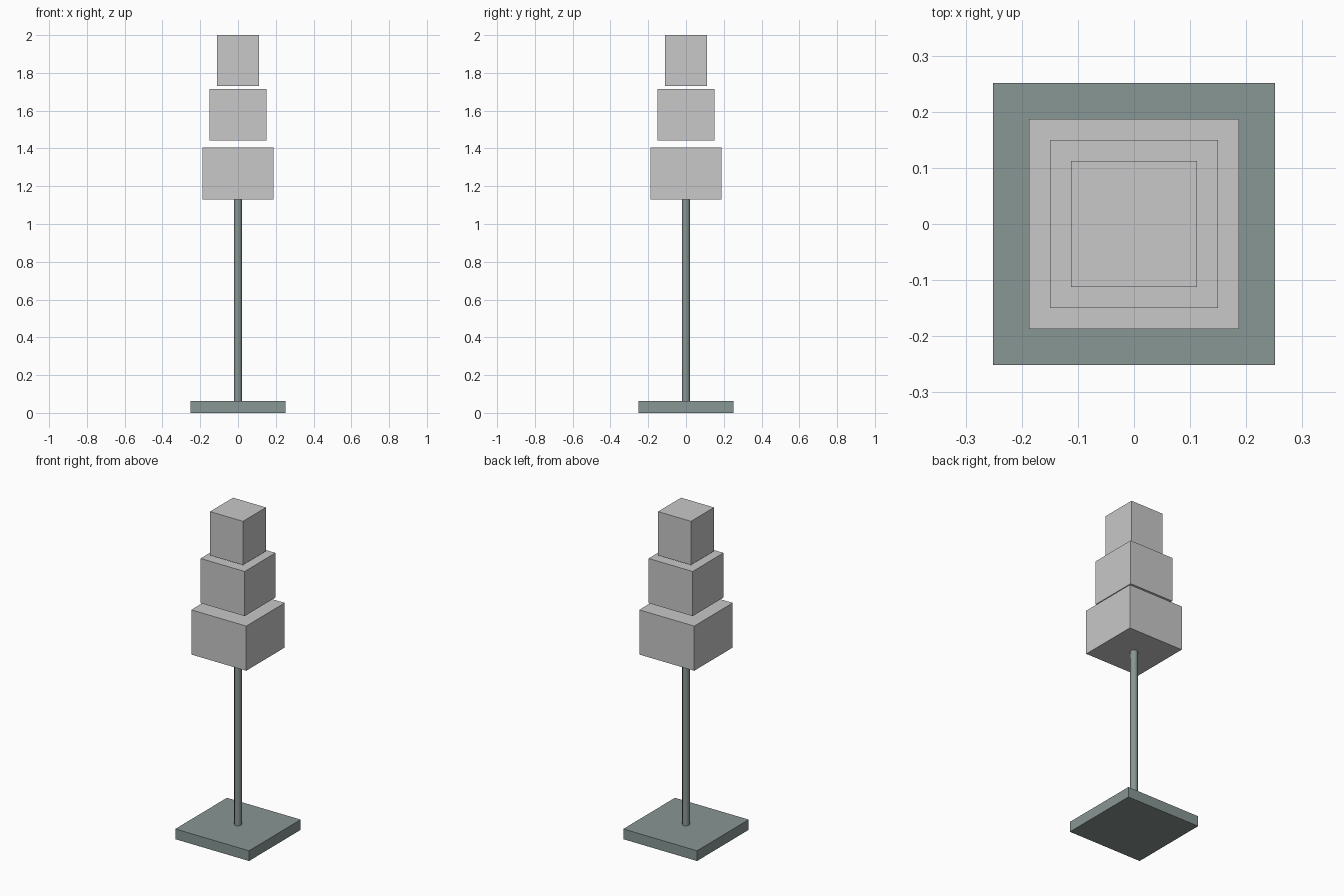
import bpy

if "Cube" in bpy.data.objects:
    bpy.data.objects.remove(bpy.data.objects["Cube"])


def material(name, color):
    m = bpy.data.materials.new(name)
    m.diffuse_color = (*color, 1)
    m.use_nodes = True
    m.node_tree.nodes["Principled BSDF"].inputs["Base Color"].default_value = m.diffuse_color
    return m


shade_grey = material("light_grey", (0.57, 0.58, 0.57))
metal_grey = material("green_grey", (0.246, 0.308, 0.296))


def box(name, half, z0, z1, mat):
    bpy.ops.mesh.primitive_cube_add(size=1, location=(0, 0, (z0 + z1) / 2))
    ob = bpy.context.object
    ob.name = name
    ob.scale = (2 * half, 2 * half, z1 - z0)
    bpy.ops.object.transform_apply(location=False, rotation=False, scale=True)
    ob.data.materials.append(mat)


# Square foot plate
box("base", 0.251, 0, 0.063, metal_grey)

# Round pole from the foot to the lowest shade
z0, z1 = 0.063, 1.14
bpy.ops.mesh.primitive_cylinder_add(vertices=24, radius=0.021, depth=z1 - z0,
                                    location=(0, 0, (z0 + z1) / 2))
pole = bpy.context.object
pole.name = "pole"
pole.data.materials.append(metal_grey)
bpy.ops.object.shade_smooth_by_angle()

# Three stacked shades with narrow gaps between them
for name, half, z0, z1 in (("lower_shade", 0.187, 1.129, 1.404),
                           ("middle_shade", 0.15, 1.441, 1.716),
                           ("upper_shade", 0.112, 1.731, 2.0)):
    box(name, half, z0, z1, shade_grey)
